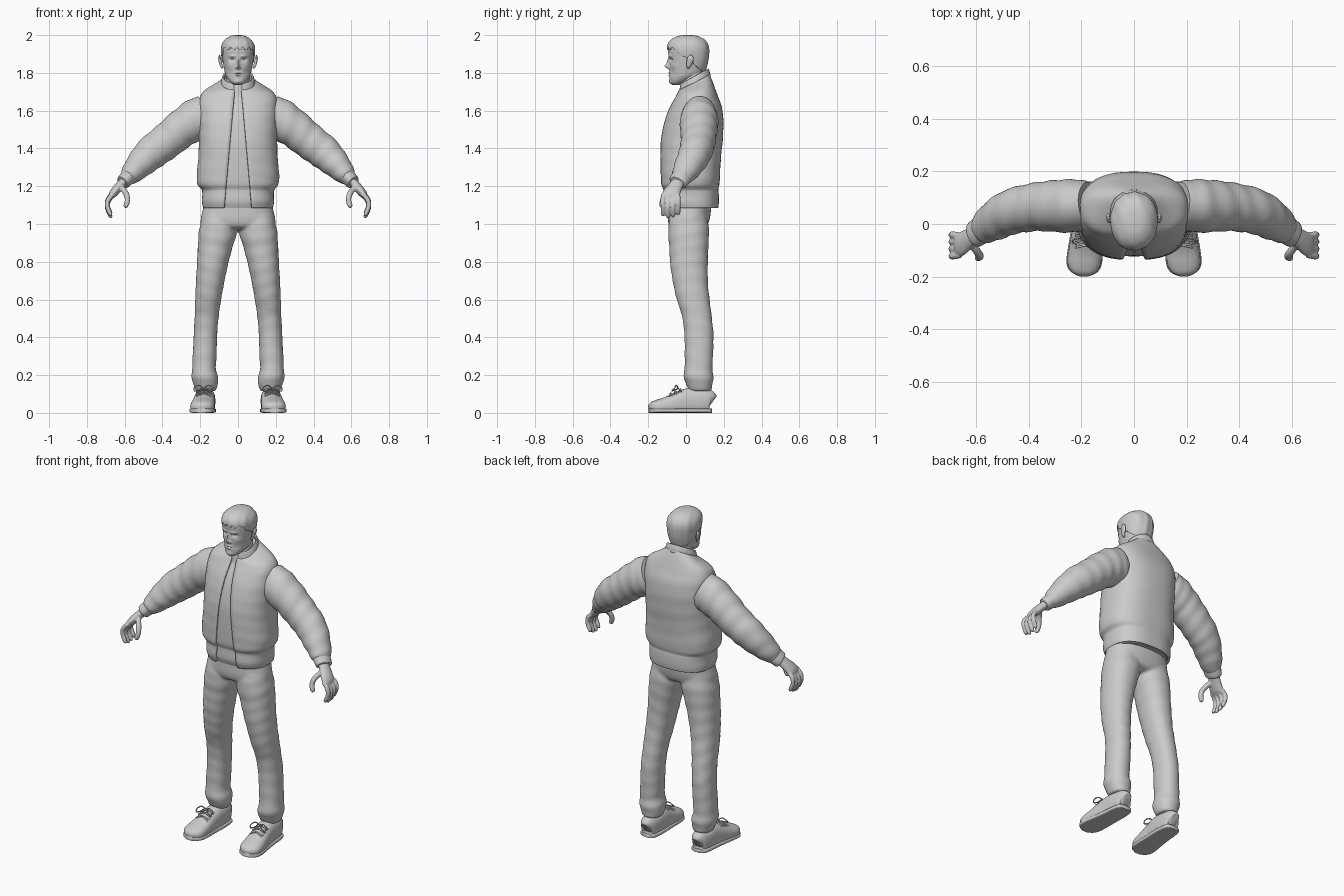
import bpy, bmesh, math
from mathutils import Vector

grey = bpy.data.materials.new("plain_grey")
grey.diffuse_color = (0.6, 0.6, 0.6, 1)


def sample(keys, steps):
    """Smooth interpolation of key sections (x, y, z, half_a, half_b, tilt)."""
    k = [tuple(q) + (0,) * (6 - len(q)) for q in keys]
    out = []
    for i in range(len(k) - 1):
        p0, p1, p2, p3 = k[max(i - 1, 0)], k[i], k[i + 1], k[min(i + 2, len(k) - 1)]
        for s in range(steps):
            t = s / steps
            out.append([0.5 * (2 * b + (c - a) * t + (2 * a - 5 * b + 4 * c - d) * t * t
                               + (3 * b - a - 3 * c + d) * t ** 3)
                        for a, b, c, d in zip(p0, p1, p2, p3)])
    return out + [list(k[-1])]


def loft(bm, keys, side=(1, 0, 0), n=32, steps=5, e=2.0, upright=False, gap=None, ripple=0.0):
    """Skin superellipse sections; gap(z) leaves a front opening of that half width."""
    secs, rings, dist = sample(keys, steps), [], 0.0
    pts = [Vector(s[:3]) for s in secs]
    for i, (x, y, z, a, b, tilt) in enumerate(secs):
        t = (pts[min(i + 1, len(pts) - 1)] - pts[max(i - 1, 0)]).normalized()
        if upright:
            t = Vector((0, 0, 1))
        u = Vector(side)
        u = (u - t * u.dot(t)).normalized()
        v = t.cross(u)
        dist += (pts[i] - pts[i - 1]).length if i else 0
        d = math.asin(min(0.95, gap(z) / a) ** (e / 2)) if gap else 0
        ring = []
        for j in range(n + 1 if gap else n):
            th = -math.pi / 2 + d + (2 * math.pi - 2 * d) * j / n
            c, s = math.cos(th), math.sin(th)
            w = 1 + ripple * math.sin(75 * dist + 2.2 * math.sin(th + 4 * dist))
            p = pts[i] + u * (a * w * math.copysign(abs(c) ** (2 / e), c)) \
                + v * (b * w * math.copysign(abs(s) ** (2 / e), s))
            p.z += tilt * (p.y - y)
            ring.append(bm.verts.new(p))
        rings.append(ring)
    for r0, r1 in zip(rings, rings[1:]):
        m = len(r0)
        for j in range(m - 1 if gap else m):
            q = (j + 1) % m
            bm.faces.new((r0[j], r0[q], r1[q], r1[j]))
    if not gap:
        bm.faces.new(rings[0][::-1])
        bm.faces.new(rings[-1])
    return bm


def part(name, bm, mirror=False, voxel=0, smooth=0, solid=0):
    me = bpy.data.meshes.new(name)
    bm.to_mesh(me)
    bm.free()
    me.materials.append(grey)
    me.shade_smooth()
    me.set_sharp_from_angle(angle=math.radians(50))
    ob = bpy.data.objects.new(name, me)
    bpy.context.collection.objects.link(ob)
    if solid:
        m = ob.modifiers.new("thickness", 'SOLIDIFY')
        m.thickness, m.offset = solid, -1
    if mirror:
        m = ob.modifiers.new("mirror", 'MIRROR')
        m.use_mirror_merge = False
    if voxel:
        m = ob.modifiers.new("fuse", 'REMESH')
        m.mode, m.voxel_size, m.use_smooth_shade = 'VOXEL', voxel, True
        m = ob.modifiers.new("relax", 'SMOOTH')
        m.iterations, m.factor = smooth, 0.5
    return ob


def new():
    return bmesh.new()


# Jacket body: open front, puffed above the waistband
jacket = [(0, .028, 1.085, .185, .142), (0, .025, 1.12, .190, .150), (0, .024, 1.17, .190, .148),
          (0, .023, 1.185, .195, .148), (0, .022, 1.21, .214, .155), (0, .022, 1.26, .218, .158),
          (0, .024, 1.35, .210, .161), (0, .031, 1.45, .207, .164), (0, .043, 1.55, .210, .155),
          (0, .052, 1.62, .210, .137), (0, .055, 1.67, .203, .115, .05), (0, .053, 1.705, .178, .100, .15),
          (0, .048, 1.735, .120, .088, .35), (0, .045, 1.75, .088, .080, .5)]


def opening(z):
    return .018 + max(0, 1.70 - z) * .09


part("jacket_body", loft(new(), jacket, n=72, e=2.5, upright=True, gap=opening, ripple=.004), solid=.012)

# Standing collar, higher at the back
collar = [(0, .045, 1.735, .092, .086, .5), (0, .045, 1.755, .089, .082, .55),
          (0, .044, 1.775, .084, .077, .55), (0, .044, 1.782, .080, .074, .55)]
part("collar", loft(new(), collar, n=48, upright=True, gap=lambda z: .022), solid=.01)

# Shirt showing in the jacket opening
shirt = [(x, y, z, a - .014, b - .014, *t) for x, y, z, a, b, *t in jacket]
part("shirt", loft(new(), shirt, n=48, e=2.5, upright=True))

# Sleeves and cuffs
sleeve = [(.165, .075, 1.58, .085, .105), (.215, .070, 1.555, .100, .112), (.29, .068, 1.51, .099, .101),
          (.37, .065, 1.445, .092, .095), (.46, .048, 1.375, .086, .089), (.53, .012, 1.305, .075, .071),
          (.572, -.017, 1.258, .060, .053), (.588, -.028, 1.242, .048, .040)]
part("sleeve", loft(new(), sleeve, side=(0, 1, 0), n=40, steps=8, ripple=.02), mirror=True)
cuff = [(.572, -.016, 1.258, .046, .038), (.580, -.022, 1.25, .053, .041), (.596, -.033, 1.234, .053, .040),
        (.608, -.041, 1.221, .050, .037), (.611, -.043, 1.218, .042, .030)]
part("cuff", loft(new(), cuff, side=(0, 1, 0)), mirror=True)

# Hands: palm, four curled fingers and a thumb fused together
bm = loft(new(), [(.59, -.03, 1.24, .034, .023), (.628, -.055, 1.20, .038, .024),
                  (.660, -.077, 1.162, .046, .022), (.676, -.082, 1.14, .040, .013)], side=(0, 1, 0), n=20)


def digit(path, r):
    sizes = [r, r * 1.05, r, r * .92, r * .35]
    loft(bm, [(*p, s, s) for p, s in zip(path, sizes)], side=(0, 1, 0), n=12)


for i in range(4):
    y, dz = -.122 + .027 * i, (0.006, -.004, 0, .012)[i]
    digit([(.660, y * .9 - .008, 1.16), (.687, y, 1.122 + dz), (.692, y, 1.088 + dz),
           (.676, y, 1.048 + dz), (.669, y, 1.036 + dz)], .0125)
digit([(.618, -.075, 1.195), (.594, -.108, 1.163), (.585, -.123, 1.128),
       (.594, -.128, 1.096), (.598, -.128, 1.086)], .0145)
part("hand", bm, mirror=True, voxel=.0045, smooth=3)

# Trousers: hips and both legs fused
bm = loft(new(), [(0, .02, 1.14, .176, .115), (0, .018, 1.08, .186, .115), (0, .014, 1.02, .198, .110),
                  (0, .012, .985, .19, .095), (0, .012, .97, .15, .06)], e=2.4, n=48, upright=True)
leg = [(.098, .014, 1.05, .090, .098), (.106, .014, .96, .101, .108), (.122, .015, .87, .091, .103),
       (.136, .016, .78, .082, .099), (.149, .025, .68, .074, .092), (.158, .038, .60, .069, .087),
       (.165, .056, .52, .064, .079), (.172, .068, .42, .062, .077), (.177, .068, .30, .063, .075),
       (.180, .066, .23, .063, .074), (.176, .066, .19, .070, .080), (.172, .070, .155, .066, .070),
       (.171, .075, .125, .056, .062), (.171, .075, .115, .050, .056)]
loft(bm, leg, n=40, e=2.2, upright=True, ripple=.012)
part("trousers", bm, mirror=True, voxel=.008, smooth=5)

# Shoes with flat soles
shoe = [(.172, .138, .055, .020, .035), (.172, .126, .060, .042, .060), (.173, .08, .060, .052, .068),
        (.175, .02, .060, .055, .072), (.180, -.04, .050, .058, .062), (.185, -.10, .037, .063, .049),
        (.190, -.15, .030, .063, .040), (.192, -.18, .027, .049, .031), (.193, -.197, .024, .020, .015)]
bm = loft(new(), shoe, e=2.5)
for v in bm.verts:
    v.co.z = max(v.co.z, .004)
part("shoe", bm, mirror=True)
sole = [(x, y, .012, a + .004, .012) for x, y, z, a, b in shoe]
part("sole", loft(new(), sole, e=5, n=40), mirror=True)

# Laces: crossing bars and a loose bow
bm = new()
for y, z in ((-.075, .101), (-.05, .113), (-.025, .124)):
    for s in (-1, 1):
        loft(bm, [(.182 - .04 * s, y, z - .012, .004, .004), (.182, y - .006, z + .003, .004, .004),
                  (.182 + .04 * s, y - .014, z - .014, .004, .004)], side=(0, 0, 1), n=8)
for s in (-1, 1):
    bow = [(0, 0, .129), (.025, -.012, .146), (.05, -.02, .132), (.046, -.034, .116), (.02, -.02, .122), (0, 0, .129)]
    loft(bm, [(.182 + s * x, y - .04, z, .0035, .0035) for x, y, z in bow], side=(0, 1, .3), n=8)
part("laces", bm, mirror=True)

# Neck
part("neck", loft(new(), [(0, .03, 1.64, .075, .075), (0, .032, 1.71, .066, .066),
                          (0, .036, 1.77, .062, .062), (0, .035, 1.83, .06, .06)], upright=True))

# Head with face shaped by soft pushes: (x, z, width, height, depth)
head = [(0, -.052, 1.737, .022, .020), (0, -.042, 1.75, .041, .042), (0, -.015, 1.775, .060, .072),
        (0, .003, 1.80, .069, .090), (0, .010, 1.84, .077, .098), (0, .012, 1.88, .083, .103),
        (0, .011, 1.92, .086, .106), (0, .010, 1.95, .080, .100), (0, .010, 1.975, .062, .080),
        (0, .010, 1.991, .036, .047), (0, .010, 1.996, .008, .010)]
pushes = [(0, 1.834, .009, .012, -.022), (0, 1.855, .007, .020, -.012), (.012, 1.828, .006, .006, -.008),
          (.031, 1.869, .014, .009, .014), (.031, 1.866, .009, .005, -.005), (.030, 1.889, .018, .006, -.006),
          (.052, 1.838, .014, .014, -.004), (0, 1.800, .016, .004, -.007), (0, 1.787, .014, .004, -.006),
          (0, 1.7935, .020, .002, .004), (0, 1.752, .018, .012, -.006), (.040, 1.80, .014, .02, .004)]
bm = loft(new(), head, n=128, steps=10, e=2.15, upright=True)
for v in bm.verts:
    if v.co.y < -.01:
        v.co.y += sum(d * math.exp(-((abs(v.co.x) - x) / w) ** 2 - ((v.co.z - z) / h) ** 2)
                      for x, z, w, h, d in pushes)
part("head", bm)

# Ears
ear = [(.080, .012, 1.826, .006, .005), (.088, .014, 1.836, .011, .007), (.094, .020, 1.86, .017, .008),
       (.098, .024, 1.88, .017, .007), (.096, .024, 1.893, .007, .004)]
part("ear", loft(new(), ear, side=(0, 1, 0), n=16), mirror=True)


# Short hair: shell over the skull cut along the hairline, ragged fringe
def hairline(p):
    if p.y < -.045:
        return 1.938 - .016 * abs(math.sin(p.x * 95 + .6)) + .1 * max(0, abs(p.x) - .06)
    if p.y < .0:
        return 1.905 - (p.y + .045) * .5
    return 1.882 - min(p.y, .09) * .85


bm = loft(new(), [(x, y, z + .004, a + .004, b + .005) for x, y, z, a, b in head],
          n=128, steps=10, e=2.15, upright=True)
cut = [f for f in bm.faces if f.calc_center_median().z < hairline(f.calc_center_median())]
bmesh.ops.delete(bm, geom=cut, context='FACES')
for v in bm.verts:
    v.co += Vector((v.co.x, v.co.y, 0)) * (.012 * math.sin(v.co.x * 140 + v.co.y * 60))
part("hair", bm, solid=.007)
